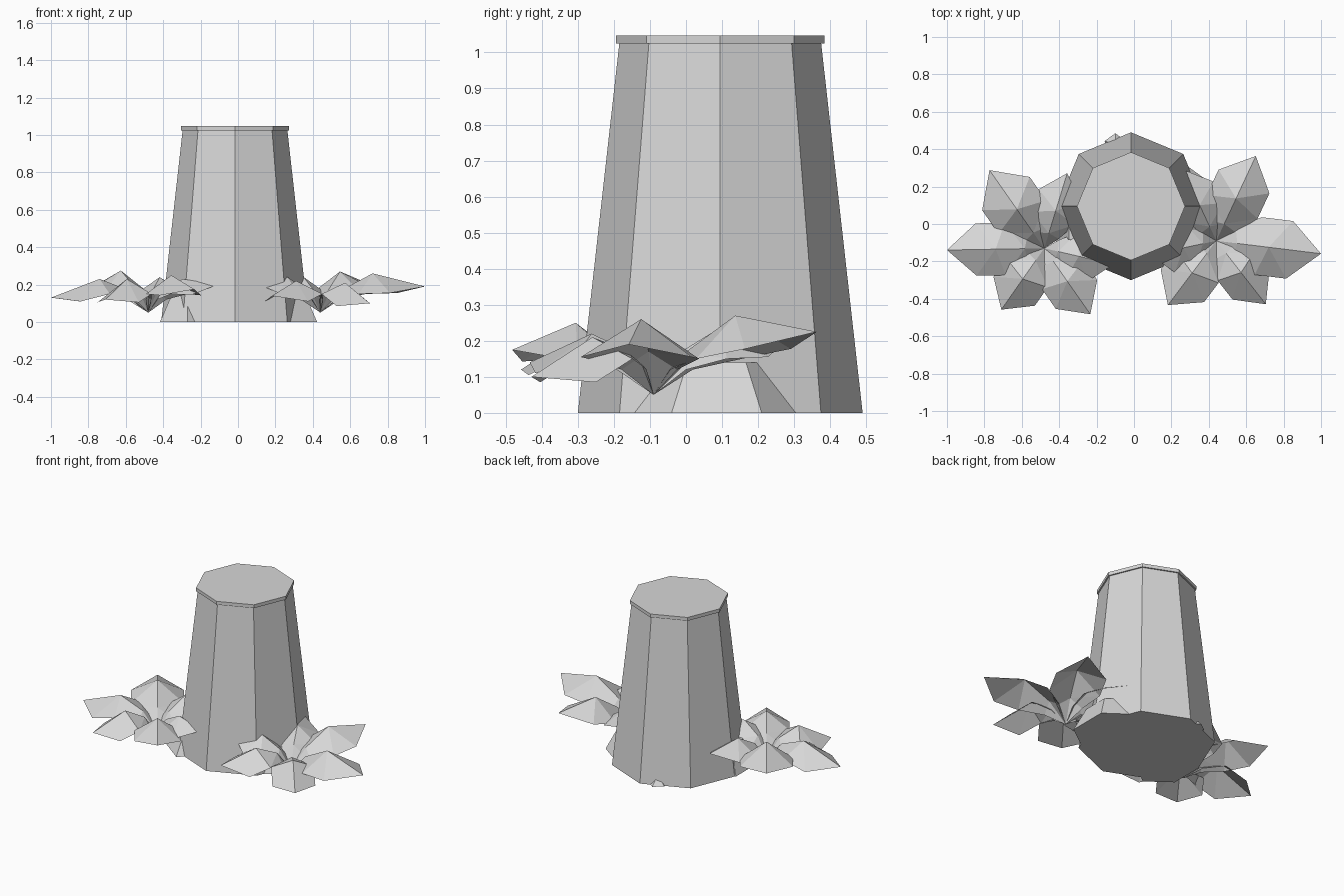
import bpy
import bmesh
from math import radians, cos, sin
from mathutils import Matrix

cube = bpy.data.objects.get("Cube")
if cube:
    bpy.data.objects.remove(cube, do_unlink=True)

# One plain stone grey for everything
grey = bpy.data.materials.new("stone_grey")
grey.use_nodes = True
colour = (0.68, 0.68, 0.68, 1)
grey.diffuse_color = colour
grey.node_tree.nodes["Principled BSDF"].inputs["Base Color"].default_value = colour


def finish(name, bm, location):
    mesh = bpy.data.meshes.new(name)
    bm.to_mesh(mesh)
    bm.free()
    mesh.materials.append(grey)
    obj = bpy.data.objects.new(name, mesh)
    obj.location = location
    bpy.context.collection.objects.link(obj)
    return obj


def frustum(name, sides, bottom, top, low, high, xy, stretch=1):
    """Flat-sided tapered block standing from low to high."""
    bm = bmesh.new()
    bmesh.ops.create_cone(bm, cap_ends=True, segments=sides, radius1=bottom,
                          radius2=top, depth=high - low)
    bmesh.ops.transform(bm, matrix=Matrix.Diagonal((1, stretch, 1, 1)), verts=bm.verts)
    return finish(name, bm, (*xy, (low + high) / 2))


def add_leaf(bm, angle, length, tip_height, peak, width):
    """Folded leaf with a raised midrib, rising from the plant centre."""
    a = radians(angle)

    def point(along, side, z):
        x = along * length
        return bm.verts.new((x * cos(a) - side * sin(a), x * sin(a) + side * cos(a), z))

    base = point(0, 0, 0)
    inner = point(0.2, 0, 0.12)
    crest = point(0.5, 0, peak)
    tip = point(1, 0, tip_height)
    for s in (1, -1):
        root = point(0.17, s * width * 0.5, 0.07)
        mid = point(0.4, s * width, 0.1)
        outer = point(0.7, s * width, (peak + tip_height) / 2 - 0.07)
        for face in ((base, inner, root), (inner, crest, mid), (inner, mid, root),
                     (crest, outer, mid), (crest, tip, outer)):
            bm.faces.new(face[::s])


def plant(name, xy, leaves):
    bm = bmesh.new()
    for leaf in leaves:
        add_leaf(bm, *leaf)
    return finish(name, bm, (*xy, 0.05))


# Tapered eight-sided column and its cap slab
axis = (-0.016, 0.095)
frustum("column", 8, 0.395, 0.28, 0, 1.025, axis)
frustum("column_cap", 8, 0.289, 0.289, 1.025, 1.047, axis)

# Leafy plants: angle, length, tip height, crest height, half width
plant("left_plant", (0.44, -0.09), [
    (-7, 0.564, 0.14, 0.21, 0.155),
    (65, 0.50, 0.175, 0.22, 0.15),
    (115, 0.42, 0.16, 0.19, 0.12),
    (192, 0.36, 0.16, 0.19, 0.12),
    (233, 0.43, 0.09, 0.17, 0.145),
    (-52, 0.43, 0.05, 0.16, 0.125),
])
plant("right_plant", (-0.48, -0.13), [
    (181, 0.52, 0.08, 0.18, 0.14),
    (125, 0.51, 0.14, 0.225, 0.155),
    (73, 0.42, 0.15, 0.19, 0.12),
    (347, 0.38, 0.15, 0.18, 0.12),
    (305, 0.43, 0.125, 0.2, 0.135),
    (235, 0.40, 0.07, 0.18, 0.135),
])

# Low stones half buried in the foot of the column
frustum("left_stone", 6, 0.2, 0.13, 0, 0.14, (0.25, 0.085), 1.25)
frustum("right_stone", 6, 0.17, 0.09, 0, 0.16, (-0.27, -0.02), 1.3)
frustum("back_stone", 5, 0.06, 0.02, 0, 0.04, (-0.1, 0.425))
